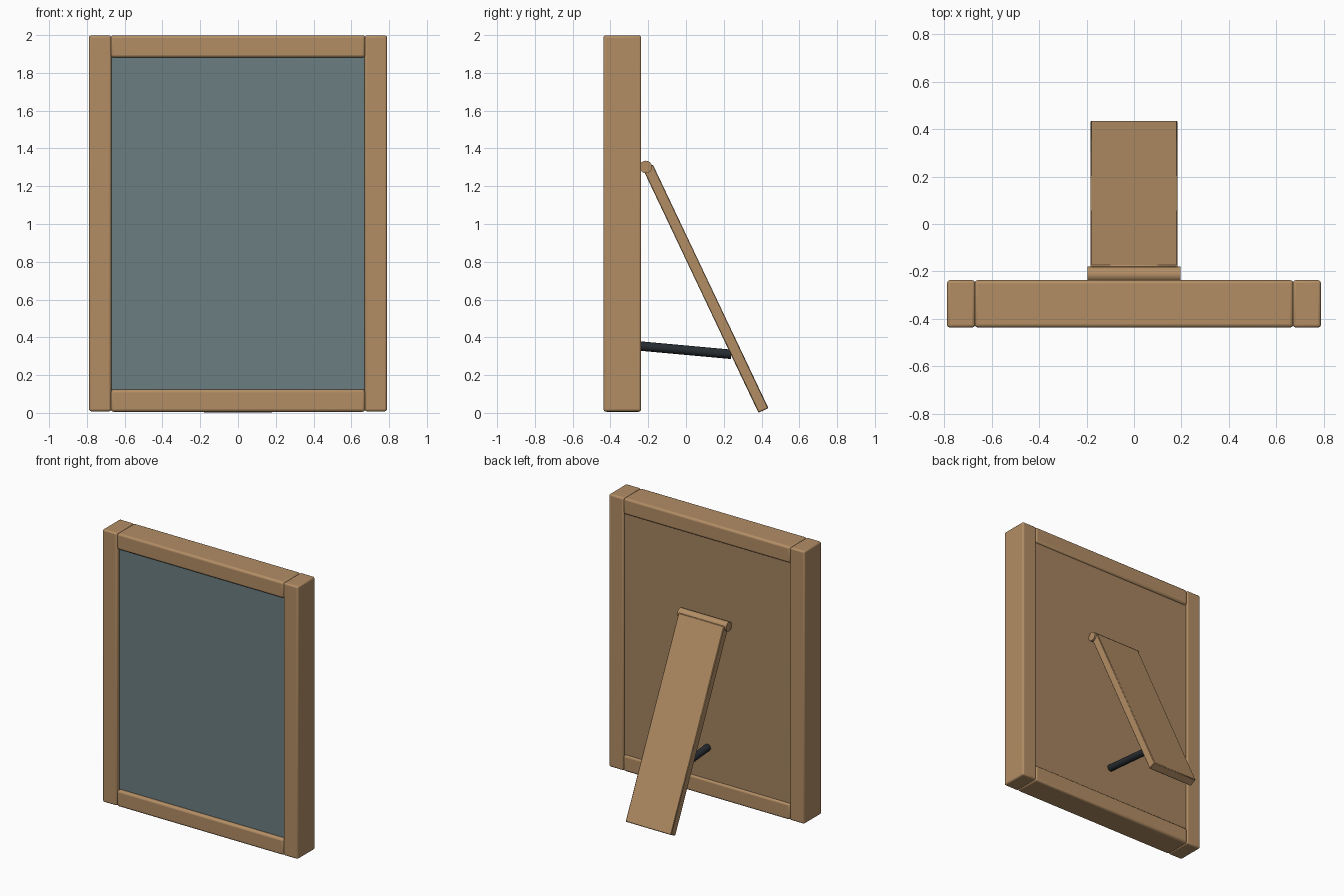
import bpy
from math import atan2, hypot
from mathutils import Vector

if "Cube" in bpy.data.objects:
    bpy.data.objects.remove(bpy.data.objects["Cube"])


def material(name, color):
    m = bpy.data.materials.new(name)
    m.diffuse_color = (*color, 1)
    m.use_nodes = True
    m.node_tree.nodes["Principled BSDF"].inputs["Base Color"].default_value = m.diffuse_color
    return m


WOOD = material("wood", (0.45, 0.27, 0.13))
BACK = material("backing", (0.38, 0.23, 0.115))
GLASS = material("glass", (0.145, 0.21, 0.22))
DARK = material("dark_metal", (0.02, 0.025, 0.03))


def box(name, center, size, mat, bevel=0.0, tilt=0.0, segments=3):
    bpy.ops.mesh.primitive_cube_add(size=1, location=center, rotation=(tilt, 0, 0))
    o = bpy.context.object
    o.name = name
    o.scale = size
    bpy.ops.object.transform_apply(location=False, rotation=False, scale=True)
    o.data.materials.append(mat)
    if bevel:
        b = o.modifiers.new("soft_edges", "BEVEL")
        b.width = bevel
        b.segments = segments
        bpy.ops.object.shade_smooth_by_angle()
    return o


def rod(name, a, b, radius, mat, sides=24):
    a, b = Vector(a), Vector(b)
    bpy.ops.mesh.primitive_cylinder_add(
        vertices=sides, radius=radius, depth=(b - a).length, location=(a + b) / 2,
        rotation=(b - a).to_track_quat('Z', 'Y').to_euler())
    o = bpy.context.object
    o.name = name
    o.data.materials.append(mat)
    bpy.ops.object.shade_smooth_by_angle()
    return o


# Frame: two full-height stiles with rails between them
FY, DEPTH = -0.337, 0.2
for side, s in (("left", -1), ("right", 1)):
    box(side + "_stile", (s * 0.73, FY, 1.003), (0.118, DEPTH, 1.99), WOOD, 0.012)
for end, z in (("bottom", 0.065), ("top", 1.94)):
    box(end + "_rail", (0, FY, z), (1.346, DEPTH, 0.118), WOOD, 0.015)

# Picture pane and backing board inside the frame
box("picture_pane", (0, -0.395, 1.003), (1.345, 0.03, 1.79), GLASS)
box("backing_board", (0, -0.315, 1.003), (1.345, 0.13, 1.79), BACK)

# Hinge barrel, easel leg and the strut holding it open
rod("hinge_barrel", (-0.197, -0.213, 1.302), (0.197, -0.213, 1.302), 0.033, WOOD)
top, foot = (-0.202, 1.303), (0.41, 0.013)
dy, dz = foot[0] - top[0], foot[1] - top[1]
box("easel_leg", (0, (top[0] + foot[0]) / 2, (top[1] + foot[1]) / 2),
    (0.368, 0.058, hypot(dy, dz)), WOOD, 0.004, atan2(dy, -dz), 1)
rod("strut", (0, -0.255, 0.355), (0, 0.24, 0.31), 0.025, DARK, 16)
